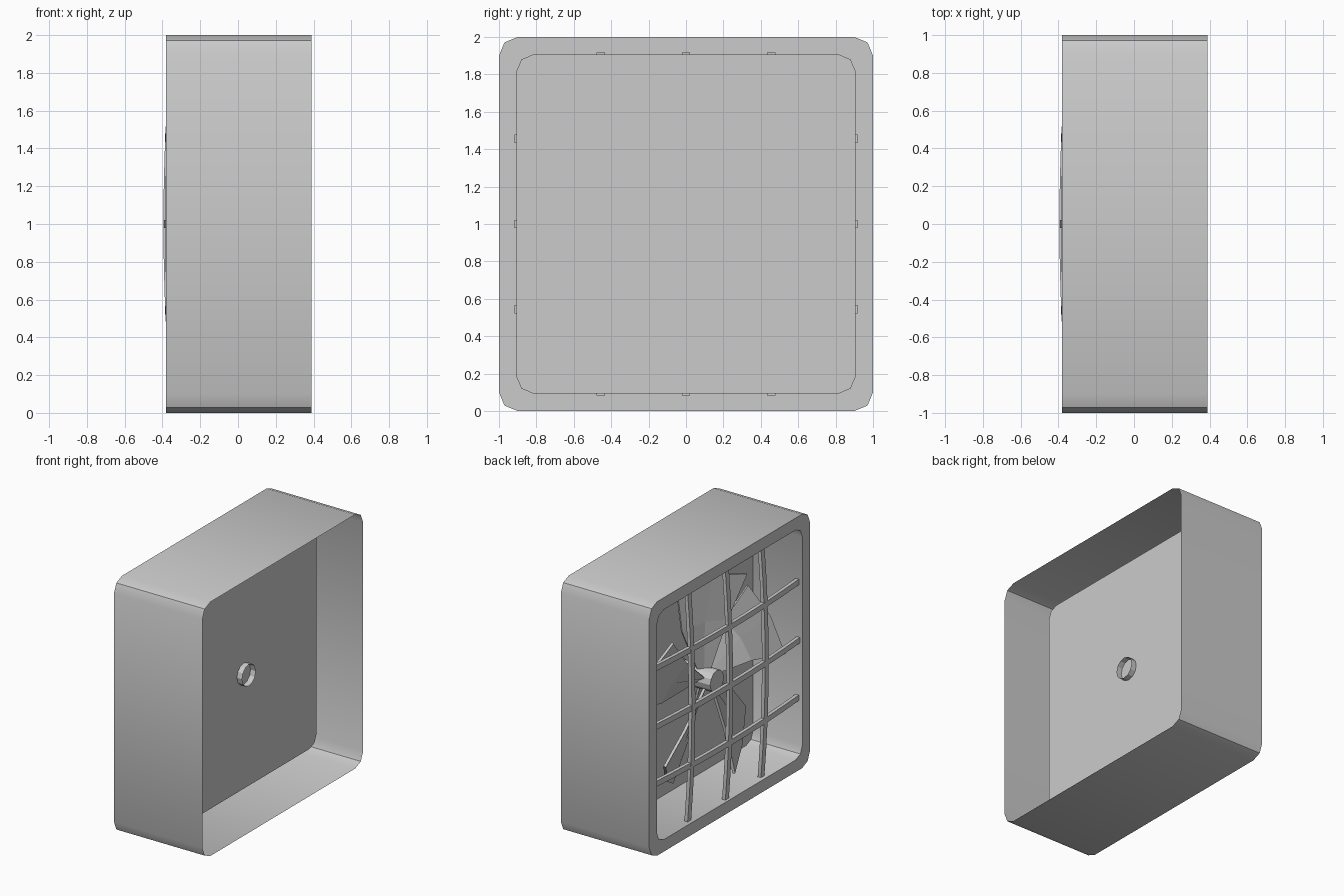
import bpy, bmesh
from math import sin, cos, radians, pi

if "Cube" in bpy.data.objects:
    bpy.data.objects.remove(bpy.data.objects["Cube"])


def finish(bm, name, smooth=False, recalc=True):
    if recalc:
        bmesh.ops.recalc_face_normals(bm, faces=bm.faces[:])
    me = bpy.data.meshes.new(name)
    bm.to_mesh(me)
    bm.free()
    ob = bpy.data.objects.new(name, me)
    bpy.context.collection.objects.link(ob)
    if smooth:
        bpy.ops.object.select_all(action='DESELECT')
        ob.select_set(True)
        bpy.context.view_layer.objects.active = ob
        bpy.ops.object.shade_smooth_by_angle(angle=radians(30))
    return ob


def rounded_loop(bm, x, half, r):
    # rounded square in the yz plane, two segments per corner
    verts = []
    for q, (sy, sz) in enumerate([(1, 1), (-1, 1), (-1, -1), (1, -1)]):
        for k in range(3):
            a = q * pi / 2 + k * pi / 4
            verts.append(bm.verts.new((x, sy * (half - r) + r * cos(a),
                                       1 + sz * (half - r) + r * sin(a))))
    return verts


def bridge(bm, a, b):
    n = len(a)
    for i in range(n):
        j = (i + 1) % n
        bm.faces.new((a[i], a[j], b[j], b[i]))


# Housing: thin outer shell, flat rim, inner tray with closed panel
bm = bmesh.new()
loops = [rounded_loop(bm, *p) for p in
         [(0.39, 1, 0.1), (-0.38, 1, 0.1), (-0.38, 0.905, 0.085), (0.05, 0.905, 0.085)]]
for a, b in zip(loops, loops[1:]):
    bridge(bm, a, b)
bm.faces.new(loops[-1])
finish(bm, "housing", smooth=True)


# Grille: three by three gently domed bars
def grille_bar(name, off, vertical):
    bm = bmesh.new()
    w, depth, n = 0.022, 0.028, 8
    prev = None
    for i in range(n + 1):
        t = -0.917 + 1.834 * i / n
        x = -0.395 + 0.045 * (t * t + off * off)
        ring = []
        for dx, dw in [(0, -w), (0, w), (depth, w), (depth, -w)]:
            y, z = (off + dw, t) if vertical else (t, off + dw)
            ring.append(bm.verts.new((x + dx, y, 1 + z)))
        if prev:
            bridge(bm, prev, ring)
        else:
            bm.faces.new(ring)
        prev = ring
    bm.faces.new(prev)
    finish(bm, name)


for i, off in enumerate((-0.456, 0, 0.456)):
    grille_bar(f"grille_upright_{i + 1}", off, True)
    grille_bar(f"grille_crossbar_{i + 1}", off, False)

# Hub: tube through the panel, capped towards the grille
bm = bmesh.new()
ends = [[bm.verts.new((x, 0.085 * cos(k * pi / 6), 1 + 0.085 * sin(k * pi / 6)))
         for k in range(12)] for x in (-0.27, 0.095)]
bridge(bm, *ends)
bm.faces.new(ends[0])
finish(bm, "fan_hub")


# Fan: five pitched blades that widen outwards
def blade(name, start):
    bm = bmesh.new()
    # radius, start and end angle, x at start and end
    rows = [(0.07, 10, 50, -0.20, -0.12),
            (0.45, 2, 46, -0.25, -0.09),
            (0.80, -2, 38, -0.30, -0.07)]
    grid = []
    for r, a0, a1, x0, x1 in rows:
        row = []
        for k in range(3):
            t = k / 2
            a = radians(start + a0 + (a1 - a0) * t)
            row.append(bm.verts.new((x0 + (x1 - x0) * t, -r * cos(a), 1 + r * sin(a))))
        grid.append(row)
    for a, b in zip(grid, grid[1:]):
        for k in range(2):
            bm.faces.new((a[k], a[k + 1], b[k + 1], b[k]))
    ob = finish(bm, name)
    mod = ob.modifiers.new("thickness", 'SOLIDIFY')
    mod.thickness = 0.02
    mod.offset = 0


for i in range(5):
    blade(f"fan_blade_{i + 1}", -4 + 72 * i)
